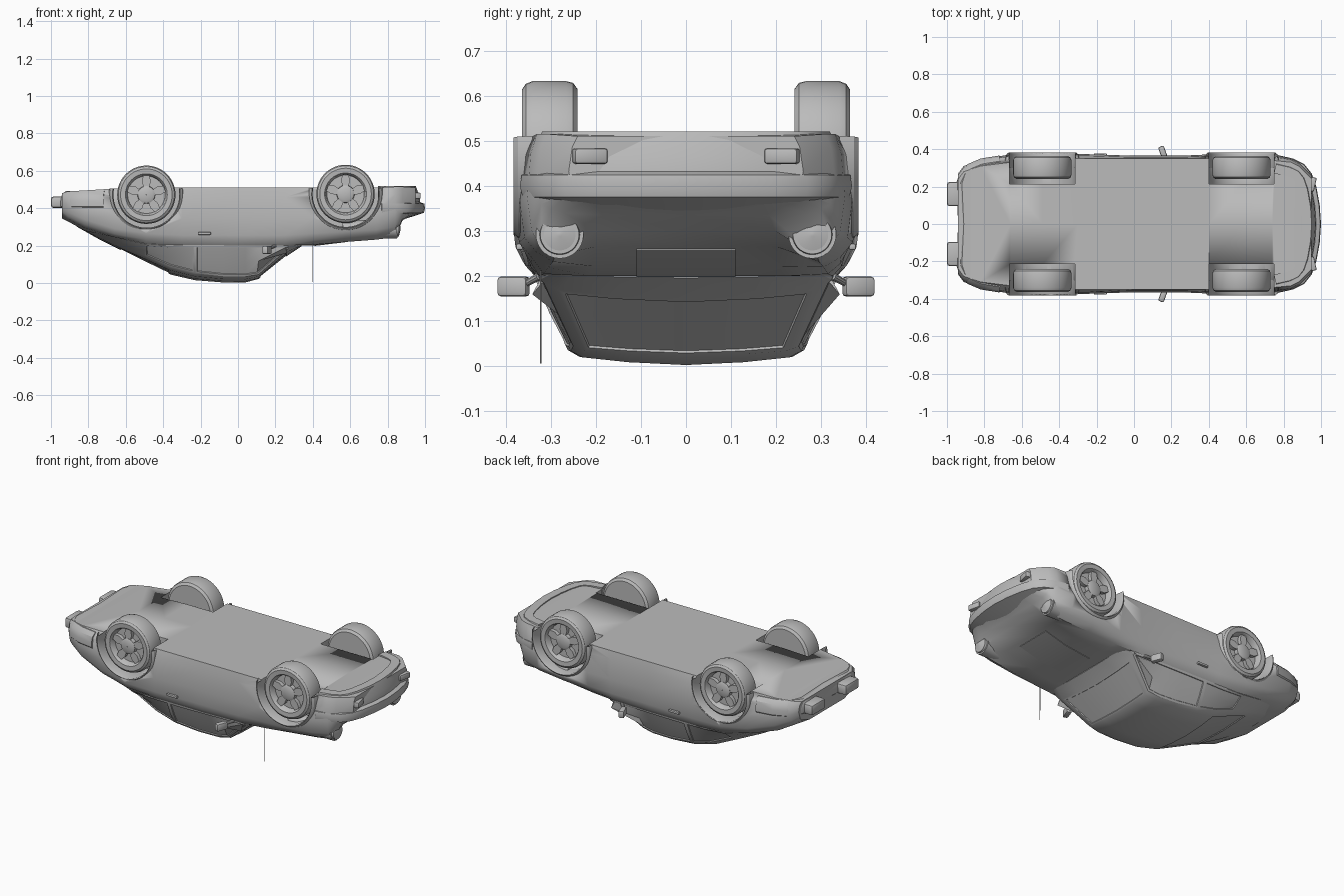
import bpy, bmesh, math
from mathutils import Vector, Matrix

if "Cube" in bpy.data.objects:
    bpy.data.objects.remove(bpy.data.objects["Cube"])

grey = bpy.data.materials.new("plain grey")
grey.diffuse_color = (0.5, 0.5, 0.5, 1)
grey.use_nodes = True
grey.node_tree.nodes["Principled BSDF"].inputs["Base Color"].default_value = grey.diffuse_color


def finish(bm, name, angle=30):
    bmesh.ops.recalc_face_normals(bm, faces=bm.faces[:])
    me = bpy.data.meshes.new(name)
    bm.to_mesh(me)
    bm.free()
    me.materials.append(grey)
    ob = bpy.data.objects.new(name, me)
    bpy.context.collection.objects.link(ob)
    bpy.ops.object.select_all(action='DESELECT')
    ob.select_set(True)
    bpy.context.view_layer.objects.active = ob
    bpy.ops.object.shade_smooth_by_angle(angle=math.radians(angle))
    return ob


def skin(bm, rings):
    """Join closed rings of points and cap both ends; returns rows of faces."""
    vs = [[bm.verts.new(p) for p in r] for r in rings]
    n = len(vs[0])
    rows = [[bm.faces.new((a[i], a[(i + 1) % n], b[(i + 1) % n], b[i])) for i in range(n)]
            for a, b in zip(vs, vs[1:])]
    bm.faces.new(vs[0])
    bm.faces.new(vs[-1][::-1])
    return rows


def full_ring(x, half):
    """Mirror a half section that starts and ends on the centre line."""
    return [(x, y, z) for y, z in half] + [(x, -y, z) for y, z in half[-2:0:-1]]


def box(name, loc, size, rot=0, bevel=0.006):
    bm = bmesh.new()
    m = Matrix.Translation(loc) @ Matrix.Rotation(rot, 4, 'Z') @ Matrix.Diagonal((*size, 1))
    bmesh.ops.create_cube(bm, size=1, matrix=m)
    bmesh.ops.bevel(bm, geom=bm.edges[:], offset=bevel, segments=2, affect='EDGES', profile=0.5)
    return finish(bm, name)


def rod(name, a, b, r1, r2, seg=24):
    a, b = Vector(a), Vector(b)
    bm = bmesh.new()
    m = Matrix.Translation((a + b) / 2) @ (b - a).to_track_quat('Z', 'Y').to_matrix().to_4x4()
    bmesh.ops.create_cone(bm, cap_ends=True, segments=seg, radius1=r1, radius2=r2,
                          depth=(b - a).length, matrix=m)
    return finish(bm, name)


# Lower body: x, floor half width, widest, floor z, side low z, crest y, crest z, deck z
stations = [
    (-.94, .24, .27, .48, .40, .24, .37, .345),
    (-.91, .28, .31, .49, .38, .27, .345, .33),
    (-.82, .31, .345, .495, .34, .29, .295, .28),
    (-.66, .33, .372, .505, .29, .32, .245, .24),
    (-.49, .345, .388, .51, .265, .335, .21, .22),
    (-.30, .35, .375, .51, .255, .335, .20, .22),
    (0, .35, .365, .51, .255, .333, .20, .22),
    (.25, .35, .365, .51, .255, .325, .20, .20),
    (.40, .35, .372, .51, .265, .315, .205, .20),
    (.58, .35, .38, .51, .275, .305, .22, .222),
    (.74, .34, .368, .51, .285, .295, .232, .265),
    (.84, .33, .352, .515, .30, .29, .245, .30),
    (.88, .31, .33, .515, .36, .27, .34, .335),
    (.95, .24, .26, .51, .39, .20, .38, .372)]
rings = []
for x, yu, yw, zu, zl, yc, zc, zd in stations:
    h = zu - zl
    rings.append(full_ring(x, [(0, zu), (yu, zu), (yw - .008, zu - .2 * h), (yw, zl + .35 * h),
                               (yw - .01, zl), ((yw + yc) / 2, zl * .4 + zc * .6), (yc, zc),
                               (yc * .68, zd), (0, zd)]))
bm = bmesh.new()
skin(bm, rings)
body = finish(bm, "body", 35)

# Wheel wells cut out of the body
AXLES = [(-.49, .472), (.575, .476)]
for x, z in AXLES:
    for s in (-1, 1):
        cutter = rod("well_cutter", (x, s * .215, z), (x, s * .6, z), .178, .178, 48)
        cutter.hide_render = True
        mod = body.modifiers.new("well", 'BOOLEAN')
        mod.operation, mod.solver, mod.object = 'DIFFERENCE', 'EXACT', cutter
        bpy.context.view_layer.objects.active = body
        bpy.ops.object.modifier_apply(modifier=mod.name)
        bpy.data.objects.remove(cutter)

# Cabin: x, belt y, belt z, roof edge y, roof edge z, roof centre z
cabin = [
    (-.86, .20, .32, .14, .308, .300),
    (-.75, .27, .275, .19, .25, .238),
    (-.64, .31, .24, .225, .20, .182),
    (-.50, .333, .21, .25, .145, .112),
    (-.36, .337, .20, .262, .085, .045),
    (-.23, .337, .20, .268, .052, .015),
    (-.08, .335, .20, .262, .036, .003),
    (.04, .332, .20, .255, .034, .003),
    (.11, .33, .20, .25, .045, .022),
    (.27, .325, .20, .315, .185, .150),
    (.34, .30, .21, .28, .206, .196)]
rings = []
for x, yb, zb, ye, ze, zc in cabin:
    rings.append(full_ring(x, [(0, zb + .03), (yb, zb + .03), (yb, zb),
                               (yb * .45 + ye * .55 + .004, zb * .45 + ze * .55), (ye, ze),
                               (ye * .9, ze - (ze - zc) * .45), (ye * .5, zc + (ze - zc) * .2),
                               (0, zc)]))
bm = bmesh.new()
rows = skin(bm, rings)
n = len(rows[0])
panes = []
for cols in ((2, 3), (n - 4, n - 3)):                       # side glass, split by a pillar
    panes += [[rows[r][c] for r in rng for c in cols] for rng in ((3, 4), (5, 6, 7, 8))]
top = [c for c in range(5, n - 5)]
panes.append([rows[r][c] for r in (8,) for c in top])       # windscreen
panes.append([rows[r][c] for r in (2, 3) for c in top])     # rear window
for faces in panes:
    bmesh.ops.recalc_face_normals(bm, faces=bm.faces[:])
    bmesh.ops.inset_region(bm, faces=faces, thickness=.012, depth=0, use_even_offset=True)
    bmesh.ops.inset_region(bm, faces=faces, thickness=.002, depth=-.005, use_even_offset=True)
finish(bm, "cabin", 25)


# Bumpers: a profile of (inset, z) swept round a plan outline
def bumper(name, half, profile):
    pts = [Vector(p) for p in half] + [Vector((x, -y)) for x, y in half[-2::-1]]
    rings = []
    for i, p in enumerate(pts):
        t = (pts[min(i + 1, len(pts) - 1)] - pts[max(i - 1, 0)]).normalized()
        nrm = Vector((-t.y, t.x))
        if nrm.dot(p) < 0:
            nrm = -nrm
        rings.append([(*(p - nrm * d), z) for d, z in profile])
    bm = bmesh.new()
    skin(bm, rings)
    return finish(bm, name)


bumper("front_bumper", [(.77, .368), (.85, .35), (.91, .32), (.95, .27), (.975, .20), (.993, .10), (1, 0)],
       [(.05, .52), (.03, .465), (.026, .432), (.004, .424), (0, .40), (.006, .375), (.10, .345), (.10, .52)])
bumper("rear_bumper", [(-.72, .366), (-.82, .35), (-.89, .32), (-.93, .28), (-.95, .22), (-.945, .10), (-.94, 0)],
       [(.03, .492), (.008, .47), (0, .44), (0, .41), (.01, .40), (.08, .40), (.08, .492)])


# Wheels: turned tyre and rim with five broad spokes and a hub
def lathe(bm, profile, cx, cz, s, a0=0, a1=360, seg=48):
    closed = a1 - a0 == 360
    rows = []
    for i in range(seg if closed else seg + 1):
        a = math.radians(a0 + (a1 - a0) * i / seg)
        rows.append([bm.verts.new((cx + r * math.cos(a), s * y, cz + r * math.sin(a))) for r, y in profile])
    for a, b in zip(rows, rows[1:] + rows[:1] if closed else rows[1:]):
        for j in range(len(profile) - 1):
            bm.faces.new((a[j], a[j + 1], b[j + 1], b[j]))


TYRE = [(.001, .24), (.138, .24), (.152, .25), (.156, .265), (.156, .34), (.150, .355), (.138, .363),
        (.112, .361), (.106, .354), (.100, .325), (.001, .325)]
HUB = [(.048, .325), (.046, .348), (.034, .354), (.001, .354)]
FLARE = [(.176, .30), (.176, .372), (.181, .382), (.192, .372), (.20, .34)]
SPOKE = [(.03, -.012), (.07, -.024), (.102, -.017), (.102, .017), (.07, .024), (.03, .012)]
for (x, z), end in zip(AXLES, ("rear", "front")):
    for s, side in ((-1, "right"), (1, "left")):
        bm = bmesh.new()
        lathe(bm, TYRE, x, z, s)
        lathe(bm, HUB, x, z, s, seg=24)
        for k in range(5):
            a = math.radians(90 + 72 * k)
            ca, sa = math.cos(a), math.sin(a)
            skin(bm, [[(x + r * ca - t * sa, s * y, z + r * sa + t * ca) for r, t in SPOKE]
                      for y in (.32, .347)])
        bmesh.ops.remove_doubles(bm, verts=bm.verts[:], dist=.0004)
        finish(bm, f"{end}_{side}_wheel")
        bm = bmesh.new()
        lathe(bm, FLARE, x, z, s, 170, 370)
        finish(bm, f"{end}_{side}_arch")

# Paired details
for s in (-1, 1):
    rod("headlight_fender", (.56, s * .285, .285), (.85, s * .28, .292), .045, .053, 28)
    rod("headlight", (.84, s * .28, .292), (.862, s * .28, .292), .046, .043, 28)
    rod("headlight_lens", (.86, s * .28, .292), (.87, s * .28, .292), .043, .004, 28)
    box("turn_signal", (.952, s * .213, .466), (.035, .075, .034), -s * .22)
    box("rear_overrider", (-.95, s * .16, .432), (.10, .13, .062), 0, .014)
    box("mirror", (.155, s * .382, .177), (.032, .07, .044), s * .35, .008)
    rod("mirror_arm", (.20, s * .325, .20), (.16, s * .36, .18), .009, .007, 10)
    box("door_handle", (-.18, s * .369, .265), (.07, .016, .014), 0, .004)

# Hood panel and aerial
bm = bmesh.new()
skin(bm, [[(x, y, z + d) for y, d in ((-.11, -.003), (.11, -.003), (.11, .003), (-.11, .003))]
          for x, z in ((.41, .201), (.58, .222), (.72, .26))])
finish(bm, "hood_panel")
rod("aerial", (.40, -.322, .23), (.40, -.322, .006), .002, .0015, 8)
